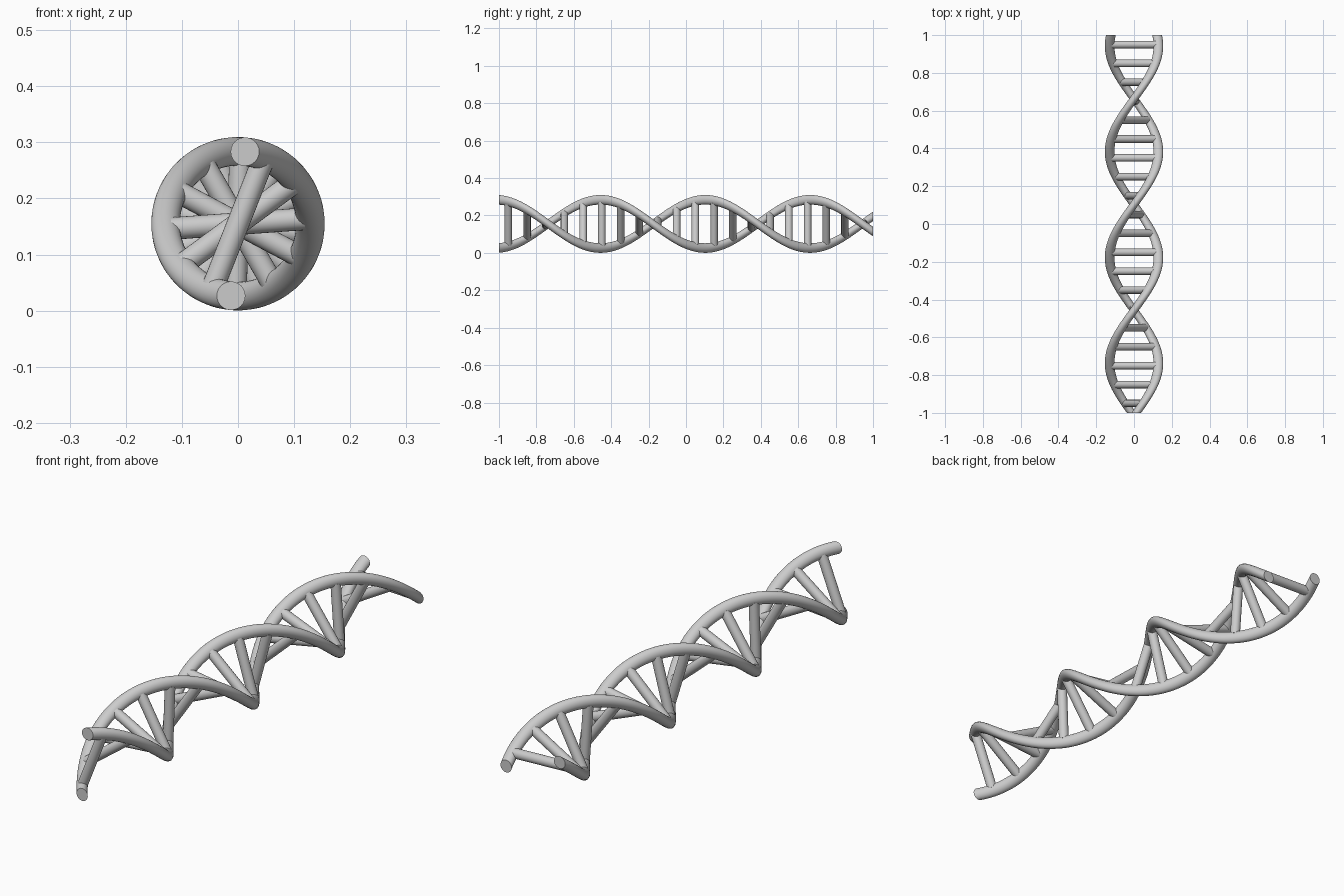
import bpy, bmesh, math
from mathutils import Vector

if "Cube" in bpy.data.objects:
    bpy.data.objects.remove(bpy.data.objects["Cube"])

R, TUBE, RUNG = 0.129, 0.0255, 0.02     # helix, strand and rung radii
ZC = 0.155                              # height of the helix axis
HALF_TURN = 0.56                        # length along y of half a turn
PEAK = -1.017                           # y where the first strand is on top
STEPS, SIDES, RUNGS = 160, 24, 20


def helix_point(y, phase=0.0):
    a = math.pi * (y - PEAK) / HALF_TURN + phase
    return Vector((R * math.sin(a), y, ZC + R * math.cos(a)))


def finish(bm, name):
    bmesh.ops.recalc_face_normals(bm, faces=bm.faces)
    mesh = bpy.data.meshes.new(name)
    bm.to_mesh(mesh)
    bm.free()
    obj = bpy.data.objects.new(name, mesh)
    bpy.context.collection.objects.link(obj)
    bpy.ops.object.select_all(action='DESELECT')
    obj.select_set(True)
    bpy.context.view_layer.objects.active = obj
    bpy.ops.object.shade_smooth_by_angle(angle=math.radians(40))


# Strands: an upright circle screwed along y, with flat ends
def strand(name, phase):
    bm = bmesh.new()
    rings = []
    for i in range(STEPS + 1):
        c = helix_point(-1 + 2 * i / STEPS, phase)
        rings.append([bm.verts.new(c + TUBE * Vector((math.cos(t), 0, math.sin(t))))
                      for t in (2 * math.pi * k / SIDES for k in range(SIDES))])
    for a, b in zip(rings, rings[1:]):
        for k in range(SIDES):
            n = (k + 1) % SIDES
            bm.faces.new((a[k], a[n], b[n], b[k]))
    bm.faces.new(rings[0])
    bm.faces.new(rings[-1])
    finish(bm, name)


strand("strand_a", 0.0)
strand("strand_b", math.pi)

# Rungs: cylinders joining the two strands
for i in range(RUNGS):
    y = -0.95 + 0.1 * i
    p, q = helix_point(y), helix_point(y, math.pi)
    bm = bmesh.new()
    rot = (p - q).to_track_quat('Z', 'Y').to_matrix().to_4x4()
    rot.translation = (p + q) / 2
    bmesh.ops.create_cone(bm, cap_ends=True, segments=SIDES, radius1=RUNG,
                          radius2=RUNG, depth=(p - q).length - 0.02, matrix=rot)
    finish(bm, f"rung_{i + 1}")
